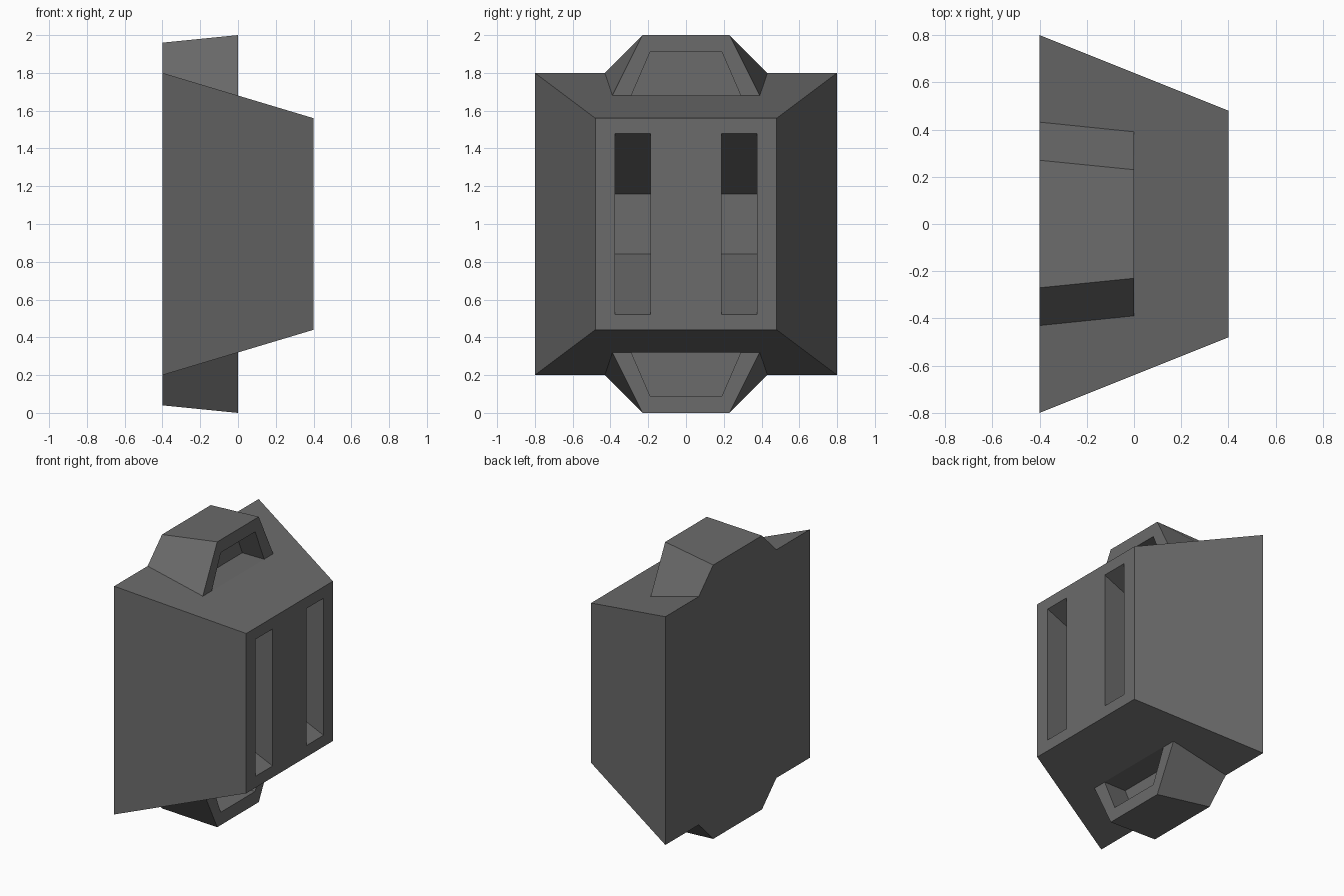
import bpy, bmesh

if "Cube" in bpy.data.objects:
    bpy.data.objects.remove(bpy.data.objects["Cube"])


def ring(x, half_low, half_high, z_low, z_high, y=0.0):
    """Trapezoid outline in the plane at x."""
    return [(x, y - half_low, z_low), (x, y + half_low, z_low),
            (x, y + half_high, z_high), (x, y - half_high, z_high)]


def loft(name, back, front):
    """Solid between two four-sided outlines."""
    bm = bmesh.new()
    a = [bm.verts.new(p) for p in back]
    b = [bm.verts.new(p) for p in front]
    bm.faces.new(a)
    bm.faces.new(b)
    for i in range(4):
        j = (i + 1) % 4
        bm.faces.new((a[i], a[j], b[j], b[i]))
    bmesh.ops.recalc_face_normals(bm, faces=bm.faces)
    mesh = bpy.data.meshes.new(name)
    bm.to_mesh(mesh)
    bm.free()
    mesh.materials.append(dark)
    obj = bpy.data.objects.new(name, mesh)
    bpy.context.collection.objects.link(obj)
    return obj


def combine(target, tool, operation):
    """Apply a boolean and remove the helper."""
    mod = target.modifiers.new(operation, 'BOOLEAN')
    mod.operation = operation
    mod.solver = 'EXACT'
    mod.object = tool
    bpy.context.view_layer.objects.active = target
    bpy.ops.object.modifier_apply(modifier=mod.name)
    bpy.data.objects.remove(tool, do_unlink=True)


def flip(points, upper):
    """Mirror an outline about mid height for the lower copy."""
    return points if upper else [(x, y, 2 - z) for x, y, z in points]


# Dark grey finish
dark = bpy.data.materials.new("dark_grey")
dark.diffuse_color = (0.147, 0.147, 0.147, 1)
dark.use_nodes = True
dark.node_tree.nodes["Principled BSDF"].inputs["Base Color"].default_value = dark.diffuse_color

# Tapered casing
casing = loft("casing", ring(-0.4, 0.8, 0.8, 0.2, 1.8),
              ring(0.4, 0.48, 0.48, 0.44, 1.56))

# Upper and lower grips, each with a finger recess
for upper in (True, False):
    grip = loft("grip", flip(ring(-0.4, 0.433, 0.27, 1.797, 1.96), upper),
                flip(ring(0.0, 0.392, 0.23, 1.677, 2.0), upper))
    combine(casing, grip, 'UNION')
    recess = loft("recess_cutter",
                  flip(ring(-0.17, 0.29, 0.19, 1.6795, 1.91), upper),
                  flip(ring(0.1, 0.29, 0.19, 1.6795, 1.91), upper))
    recess.hide_render = True
    combine(casing, recess, 'DIFFERENCE')

# Two deep slots with sloping ends
for side in (-1, 1):
    y = side * 0.282
    slot = loft("slot_cutter", ring(-0.32, 0.094, 0.094, 0.84, 1.16, y),
                ring(0.49, 0.094, 0.094, 0.48, 1.52, y))
    slot.hide_render = True
    combine(casing, slot, 'DIFFERENCE')
